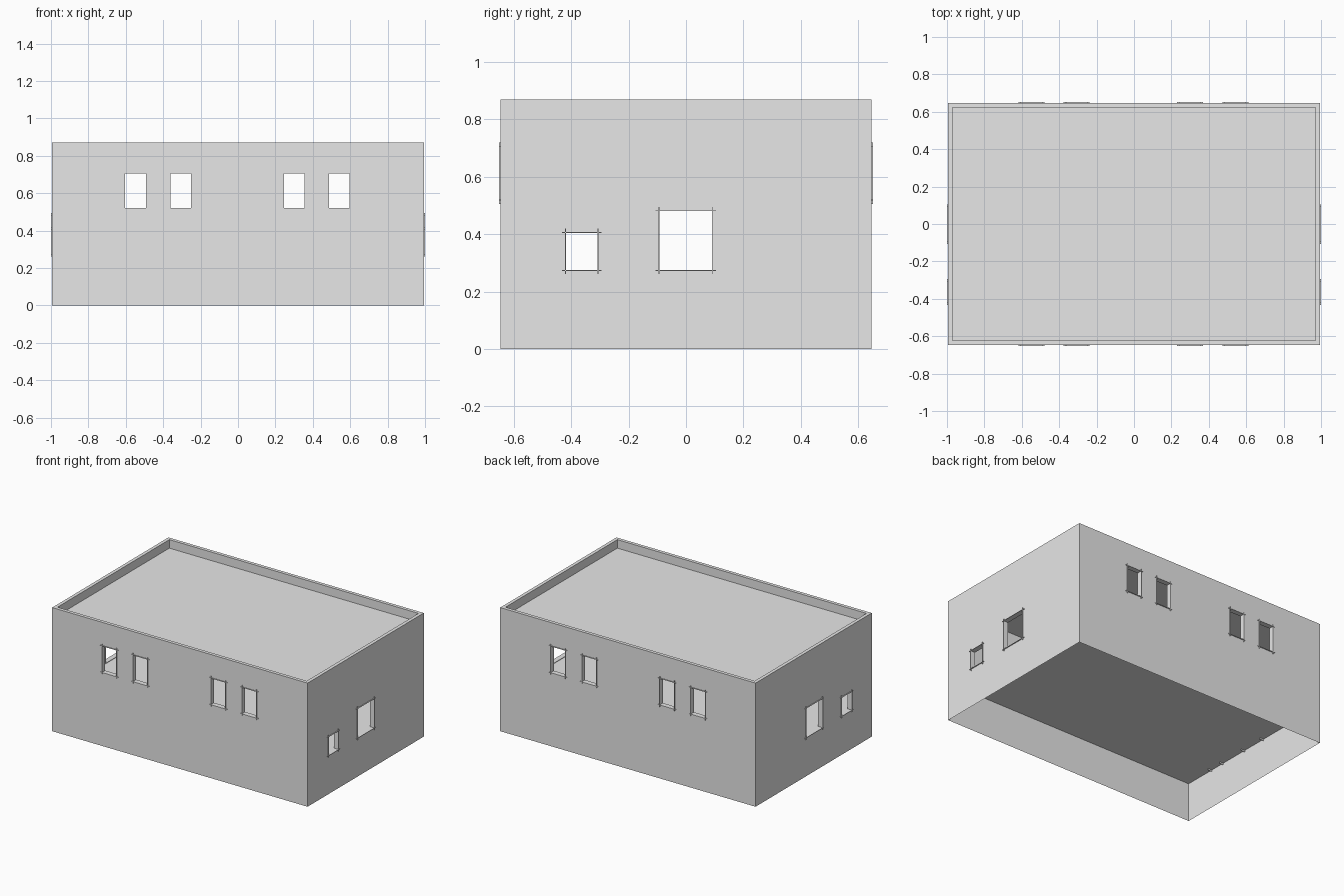
import bpy, bmesh
from mathutils import Vector

if "Cube" in bpy.data.objects:
    bpy.data.objects.remove(bpy.data.objects["Cube"])

HX, HY, TOP = 0.994, 0.646, 0.87      # outer half sizes and parapet height
WALL, FLOOR, ROOF = 0.024, 0.272, 0.81
FIN, OVER, POKE = 0.003, 0.014, 0.006  # lining thickness, overrun, projection

grey = bpy.data.materials.new("light_grey")
grey.diffuse_color = (0.8, 0.8, 0.8, 1)
grey.use_nodes = True
grey.node_tree.nodes["Principled BSDF"].inputs["Base Color"].default_value = grey.diffuse_color

# openings as (u0, u1, z0, z1)
LONG = [(a, a + 0.11, 0.52, 0.705) for a in (-0.603, -0.362, 0.245, 0.487)]
SHORT = [(-0.418, -0.308, 0.275, 0.405), (-0.093, 0.09, 0.275, 0.48)]


def finish(bm, name):
    me = bpy.data.meshes.new(name)
    bm.to_mesh(me)
    bm.free()
    me.materials.append(grey)
    ob = bpy.data.objects.new(name, me)
    bpy.context.collection.objects.link(ob)


def face(bm, pts, normal):
    f = bm.faces.new([bm.verts.new(p) for p in pts])
    f.normal_update()
    if f.normal.dot(Vector(normal)) < 0:
        f.normal_flip()


def place(axis, u, d, z):
    return (d, u, z) if axis == 0 else (u, d, z)


def sheet(bm, axis, d, half, zlo, zhi, holes, sign):
    """Flat wall skin with rectangular openings left out."""
    us = sorted({-half, half, *(v for h in holes for v in h[:2])})
    zs = sorted({zlo, zhi, *(v for h in holes for v in h[2:])})
    normal = place(axis, 0, sign, 0)
    for a, b in zip(us, us[1:]):
        for c, e in zip(zs, zs[1:]):
            mu, mz = (a + b) / 2, (c + e) / 2
            if any(h[0] < mu < h[1] and h[2] < mz < h[3] for h in holes):
                continue
            face(bm, [place(axis, u, d, z)
                      for u, z in ((a, c), (b, c), (b, e), (a, e))], normal)
    bmesh.ops.remove_doubles(bm, verts=bm.verts, dist=1e-5)


def box(bm, lo, hi):
    vs = bmesh.ops.create_cube(bm, size=1)["verts"]
    for v in vs:
        v.co = [(l + h) / 2 + c * abs(h - l) for l, h, c in zip(lo, hi, v.co)]


def lining(bm, axis, s, outer, hole):
    """Four thin boards around an opening, overrunning at the corners."""
    u0, u1, z0, z1 = hole
    da, db = s * (outer - WALL - POKE), s * (outer + POKE)
    da, db = min(da, db), max(da, db)
    for u in (u0 - FIN, u1):      # jambs
        box(bm, place(axis, u, da, z0 - OVER), place(axis, u + FIN, db, z1 + OVER))
    for z in (z0 - FIN, z1):      # sill and head
        box(bm, place(axis, u0 - OVER, da, z), place(axis, u1 + OVER, db, z + FIN))


# walls and their window linings
for name, axis, s, holes in (("front", 1, -1, LONG), ("back", 1, 1, LONG),
                             ("right", 0, 1, SHORT), ("left", 0, -1, SHORT)):
    outer, half = (HY, HX) if axis else (HX, HY)
    bm = bmesh.new()
    sheet(bm, axis, s * outer, half, 0, TOP, holes, s)
    sheet(bm, axis, s * (outer - WALL), half - WALL, FLOOR, TOP, holes, -s)
    # mitred parapet cap
    o, i = s * outer, s * (outer - WALL)
    face(bm, [place(axis, -half, o, TOP), place(axis, half, o, TOP),
              place(axis, half - WALL, i, TOP), place(axis, WALL - half, i, TOP)],
         (0, 0, 1))
    finish(bm, name + "_wall")
    bm = bmesh.new()
    for h in holes:
        lining(bm, axis, s, outer, h)
    finish(bm, name + "_window_linings")

# floor reaches the outer skin, roof sits inside the parapet
for name, x, y, z in (("floor", HX, HY, FLOOR), ("roof", HX - WALL, HY - WALL, ROOF)):
    bm = bmesh.new()
    face(bm, [(-x, -y, z), (x, -y, z), (x, y, z), (-x, y, z)], (0, 0, 1))
    finish(bm, name)
